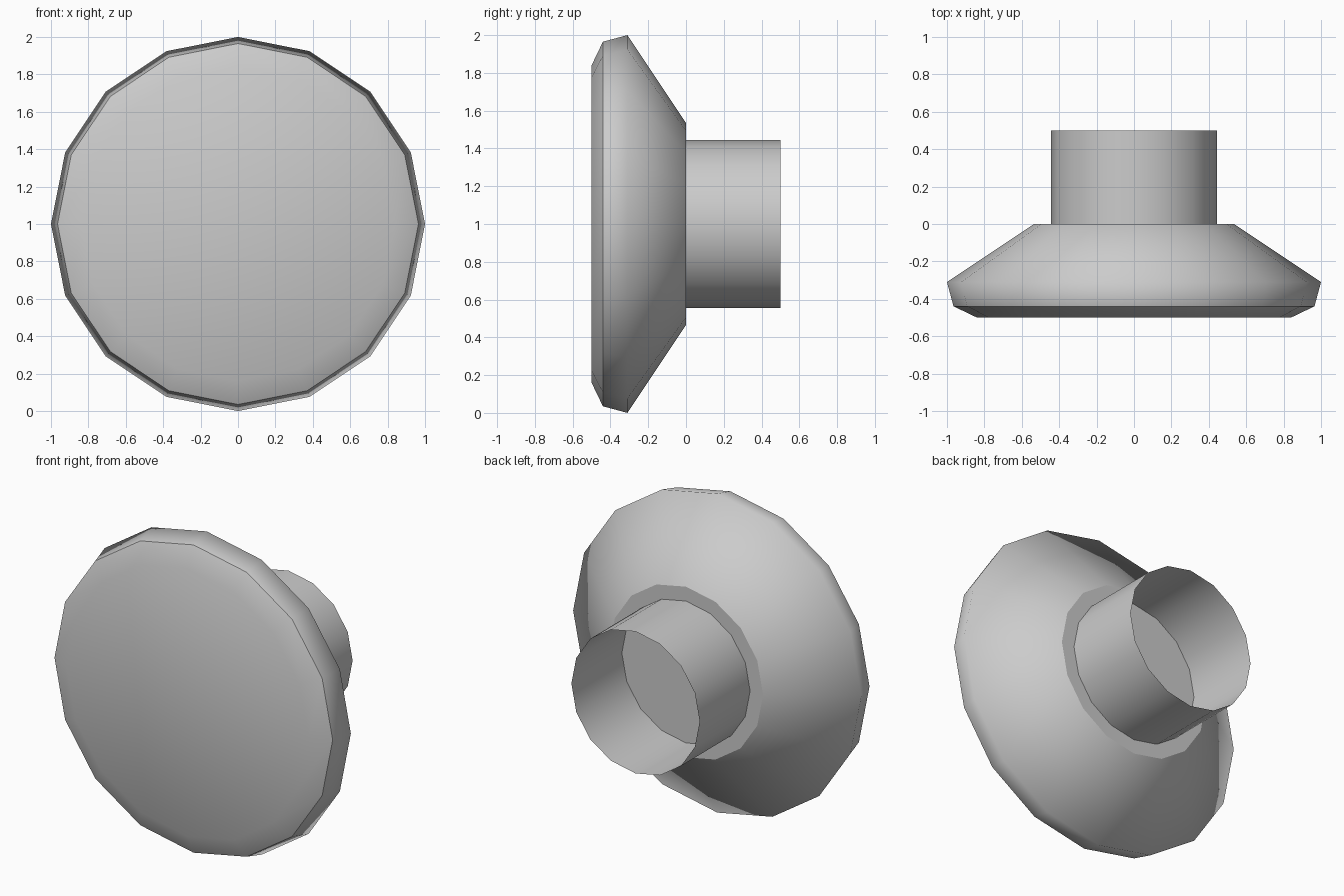
import bpy, bmesh
from math import sin, cos, tau

if "Cube" in bpy.data.objects:
    bpy.data.objects.remove(bpy.data.objects["Cube"])

SIDES = 16
CENTRE_Z = 1.0


def lathe(name, profile, cap_start=False, cap_end=False, sharp_rings=()):
    """Revolve (radius, y) points, listed front to back, around the y axis."""
    bm = bmesh.new()
    rings = [[bm.verts.new((r * cos(tau * i / SIDES), y, CENTRE_Z + r * sin(tau * i / SIDES)))
              for i in range(SIDES)] for r, y in profile]
    for a, b in zip(rings, rings[1:]):
        for i in range(SIDES):
            j = (i + 1) % SIDES
            bm.faces.new((a[i], b[i], b[j], a[j]))
    if cap_start:
        bm.faces.new(rings[0])
    if cap_end:
        bm.faces.new(rings[-1][::-1])
    for f in bm.faces:
        f.smooth = True
    for k in sharp_rings:
        for i in range(SIDES):
            bm.edges.get((rings[k][i], rings[k][(i + 1) % SIDES])).smooth = False
    # every face winds outward, away from the axis or along it
    for f in bm.faces:
        f.normal_update()
        c = f.calc_center_median()
        out = c.copy()
        out.z -= CENTRE_Z
        if len(f.verts) == SIDES:
            out.x, out.y, out.z = 0, (-1 if c.y < -0.25 else 1), 0
        else:
            out.y = 0
        if f.normal.dot(out) < 0:
            f.normal_flip()
    mesh = bpy.data.meshes.new(name)
    bm.to_mesh(mesh)
    bm.free()
    obj = bpy.data.objects.new(name, mesh)
    bpy.context.collection.objects.link(obj)
    return obj


# Closed knob head: front disc, bevel, rim and tapered back
lathe("knob_head", [(0.84, -0.5), (0.965, -0.44), (1.0, -0.31), (0.535, 0.0)],
      cap_start=True, cap_end=True, sharp_rings=(1, 3))

# Thin open tube behind the head
lathe("knob_stem", [(0.445, 0.0), (0.445, 0.5)])
